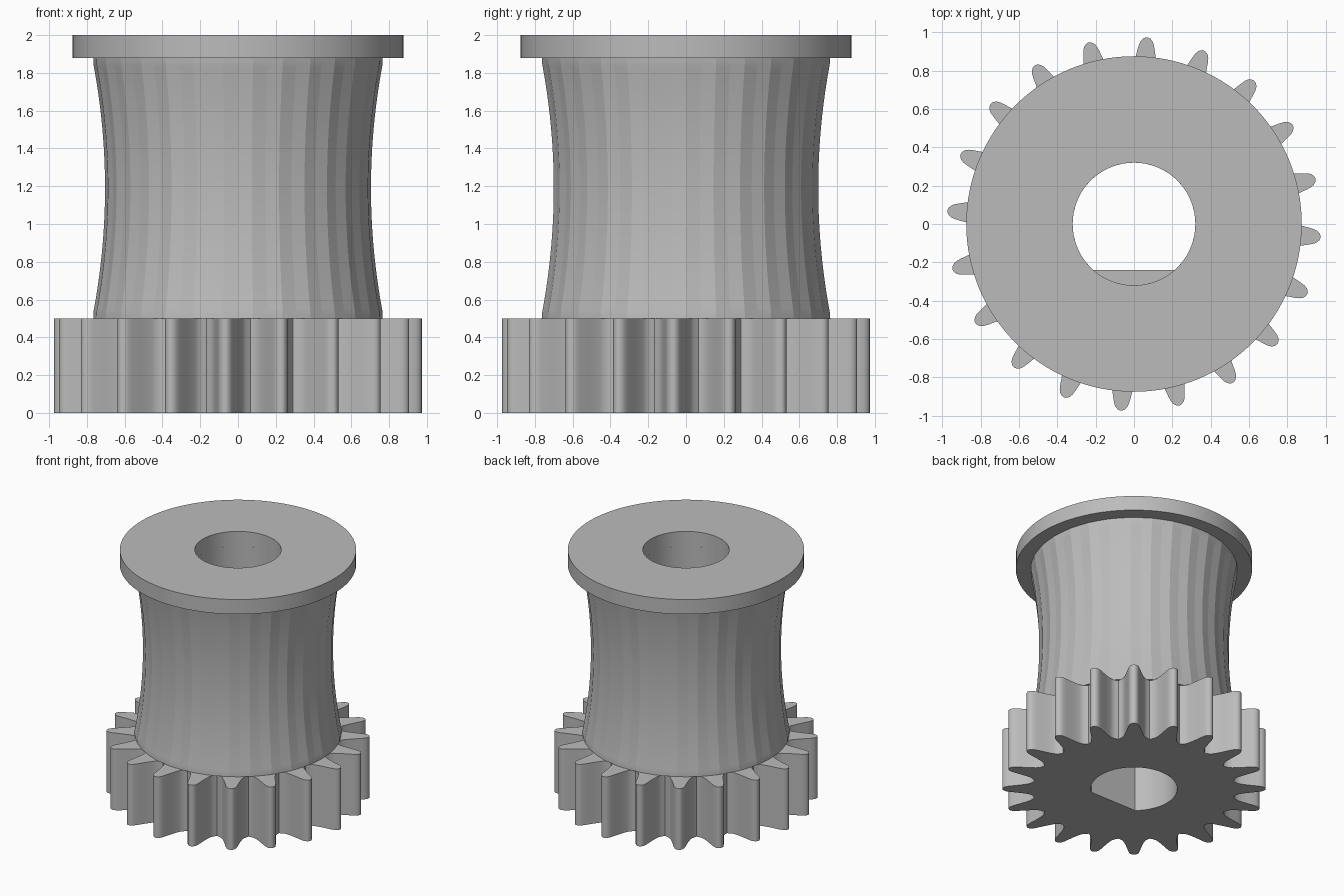
import bpy, bmesh
from math import sin, cos, pi, radians, atan2, hypot, asin

cube = bpy.data.objects.get("Cube")
if cube:
    bpy.data.objects.remove(cube, do_unlink=True)

# Single plain grey metal
metal = bpy.data.materials.new("grey_metal")
metal.use_nodes = True
GREY = (0.5, 0.5, 0.5, 1)
metal.diffuse_color = GREY
metal.node_tree.nodes["Principled BSDF"].inputs["Base Color"].default_value = GREY

BORE = 0.32
FLAT = 0.24


def finish(name, bm, angle):
    bmesh.ops.recalc_face_normals(bm, faces=bm.faces)
    mesh = bpy.data.meshes.new(name)
    bm.to_mesh(mesh)
    bm.free()
    mesh.materials.append(metal)
    obj = bpy.data.objects.new(name, mesh)
    bpy.context.collection.objects.link(obj)
    bpy.ops.object.select_all(action='DESELECT')
    obj.select_set(True)
    bpy.context.view_layer.objects.active = obj
    bpy.ops.object.shade_smooth_by_angle(angle=radians(angle))
    return obj


def circle(radius, count, start=0.0, sweep=2 * pi):
    return [(radius * cos(start + sweep * i / count),
             radius * sin(start + sweep * i / count)) for i in range(count)]


def pierced_plate(name, outline, hole, z0, z1):
    """Flat plate with a hole, extruded from z0 to z1."""
    bm = bmesh.new()
    edges = []
    for loop in (outline, hole):
        verts = [bm.verts.new((x, y, z0)) for x, y in loop]
        edges += [bm.edges.new((verts[i - 1], verts[i])) for i in range(len(verts))]
    bmesh.ops.triangle_fill(bm, edges=edges, use_beauty=True, normal=(0, 0, 1))
    up = bmesh.ops.extrude_face_region(bm, geom=bm.faces[:], use_keep_orig=True)
    top = [v for v in up["geom"] if isinstance(v, bmesh.types.BMVert)]
    bmesh.ops.translate(bm, verts=top, vec=(0, 0, z1 - z0))
    return finish(name, bm, 30)


# Gear: half tooth as (radius, half width), mirrored and repeated
TEETH = 20
half_tooth = [(0.75, 0.1), (0.766, 0.084), (0.79, 0.073), (0.83, 0.062),
              (0.87, 0.053), (0.92, 0.043), (0.945, 0.036), (0.96, 0.028),
              (0.97, 0.017), (0.975, 0.006)]
gear_outline = []
for k in range(TEETH):
    mid = radians(-4) + 2 * pi * k / TEETH
    root = mid - pi / TEETH
    gear_outline.append((0.745 * cos(root), 0.745 * sin(root)))
    tooth = [(r, -w) for r, w in half_tooth] + [(r, w) for r, w in reversed(half_tooth)]
    gear_outline += [(r * cos(mid) - w * sin(mid), r * sin(mid) + w * cos(mid))
                     for r, w in tooth]

# D-shaped shaft hole with its flat on the front side
flat_angle = asin(FLAT / BORE)
d_hole = circle(BORE, 60, -flat_angle, pi + 2 * flat_angle)
d_hole.append((-BORE * cos(flat_angle), -FLAT))
pierced_plate("gear", gear_outline, d_hole, 0.0, 0.5)

# Top flange with round bore
pierced_plate("top_flange", circle(0.875, 128), circle(BORE, 72), 1.88, 2.0)

# Waisted, finely ribbed spool with a round bore
RIBS, ROWS = 30, 48
Z0, Z1 = 0.5, 1.88
bm = bmesh.new()
rings = []
for i in range(ROWS + 1):
    t = -cos(pi * i / ROWS)          # rows crowd towards the ends
    z = (Z0 + Z1) / 2 + t * (Z1 - Z0) / 2
    waist = 0.70 + 0.068 * t * t
    ring = []
    for j in range(2 * RIBS):
        a = pi * j / RIBS
        r = min(waist + (0.004 if j % 2 == 0 else -0.004), 0.766)
        ring.append(bm.verts.new((r * cos(a), r * sin(a), z)))
    rings.append(ring)
for z in (Z1, Z0):
    rings.append([bm.verts.new((x, y, z)) for x, y in circle(BORE, 2 * RIBS)])
for n, lower in enumerate(rings):
    upper = rings[(n + 1) % len(rings)]
    for j in range(2 * RIBS):
        k = (j + 1) % (2 * RIBS)
        face = bm.faces.new((lower[j], lower[k], upper[k], upper[j]))
spool = finish("ribbed_spool", bm, 5)

# Bore wall reads as one smooth cylinder
for edge in spool.data.edges:
    a, b = (spool.data.vertices[v].co for v in edge.vertices)
    if hypot(a.x, a.y) < 0.4 and hypot(b.x, b.y) < 0.4 and abs(a.z - b.z) > 0.1:
        edge.use_edge_sharp = False
